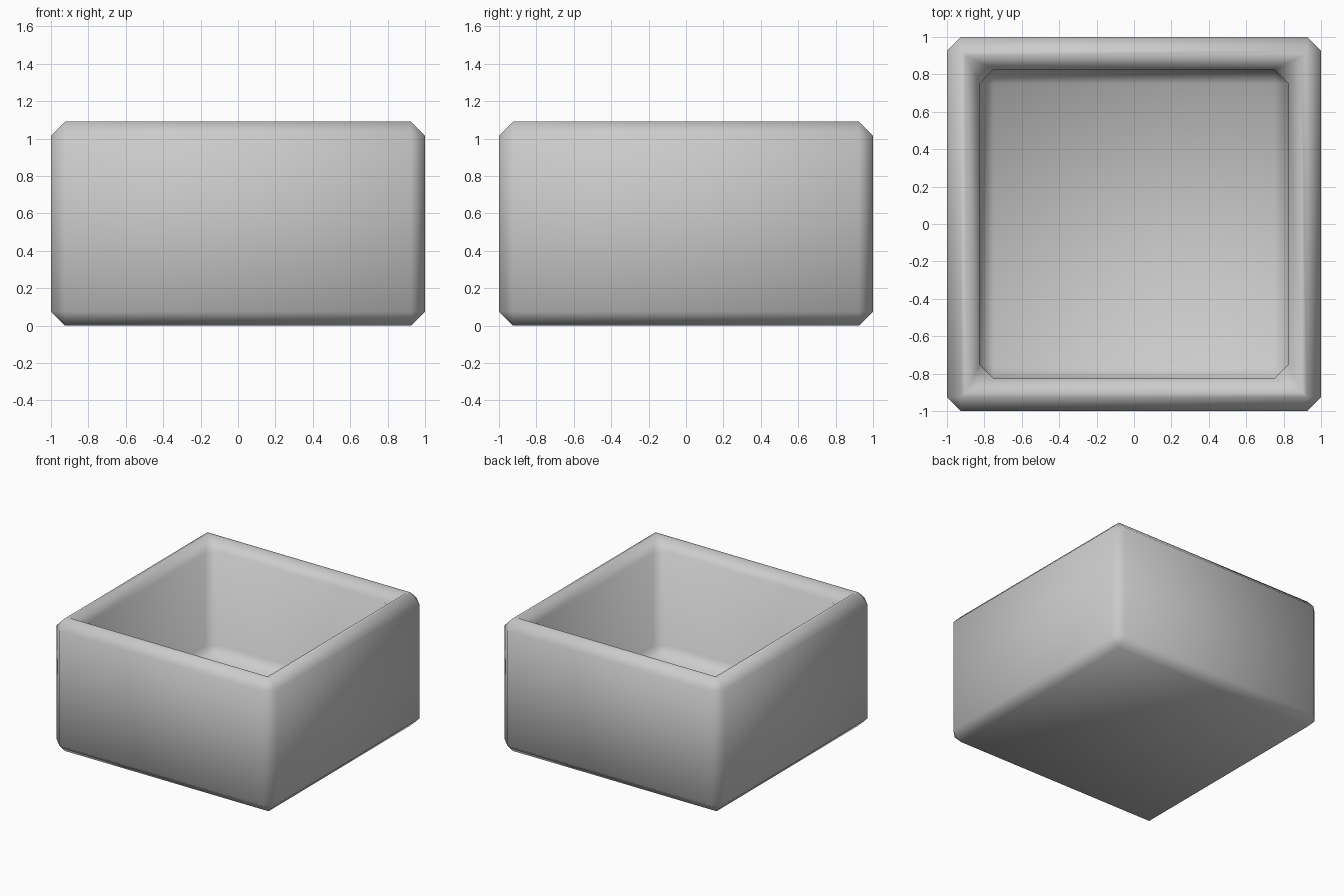
import bpy, bmesh

if "Cube" in bpy.data.objects:
    bpy.data.objects.remove(bpy.data.objects["Cube"])

HEIGHT, WALL, BEVEL = 1.09, 0.175, 0.075

# Open box: block with its top inset and sunk to form the cavity
bm = bmesh.new()
bmesh.ops.create_cube(bm, size=1)
for v in bm.verts:
    v.co = (v.co.x * 2, v.co.y * 2, (v.co.z + 0.5) * HEIGHT)
bm.normal_update()
top = max(bm.faces, key=lambda f: f.calc_center_median().z)
bmesh.ops.inset_region(bm, faces=[top], thickness=WALL, use_even_offset=True)
floor = bmesh.ops.extrude_discrete_faces(bm, faces=[top])["faces"][0]
for v in floor.verts:
    v.co.z = WALL
bmesh.ops.recalc_face_normals(bm, faces=bm.faces)

# Smooth shading throughout
for f in bm.faces:
    f.smooth = True
mesh = bpy.data.meshes.new("open_box")
bm.to_mesh(mesh)
bm.free()
box = bpy.data.objects.new("open_box", mesh)
bpy.context.collection.objects.link(box)

# Single-segment chamfer on every inner and outer edge
bevel = box.modifiers.new("chamfer", 'BEVEL')
bevel.width = BEVEL
bevel.segments = 1
bevel.offset_type = 'OFFSET'
bevel.limit_method = 'ANGLE'
